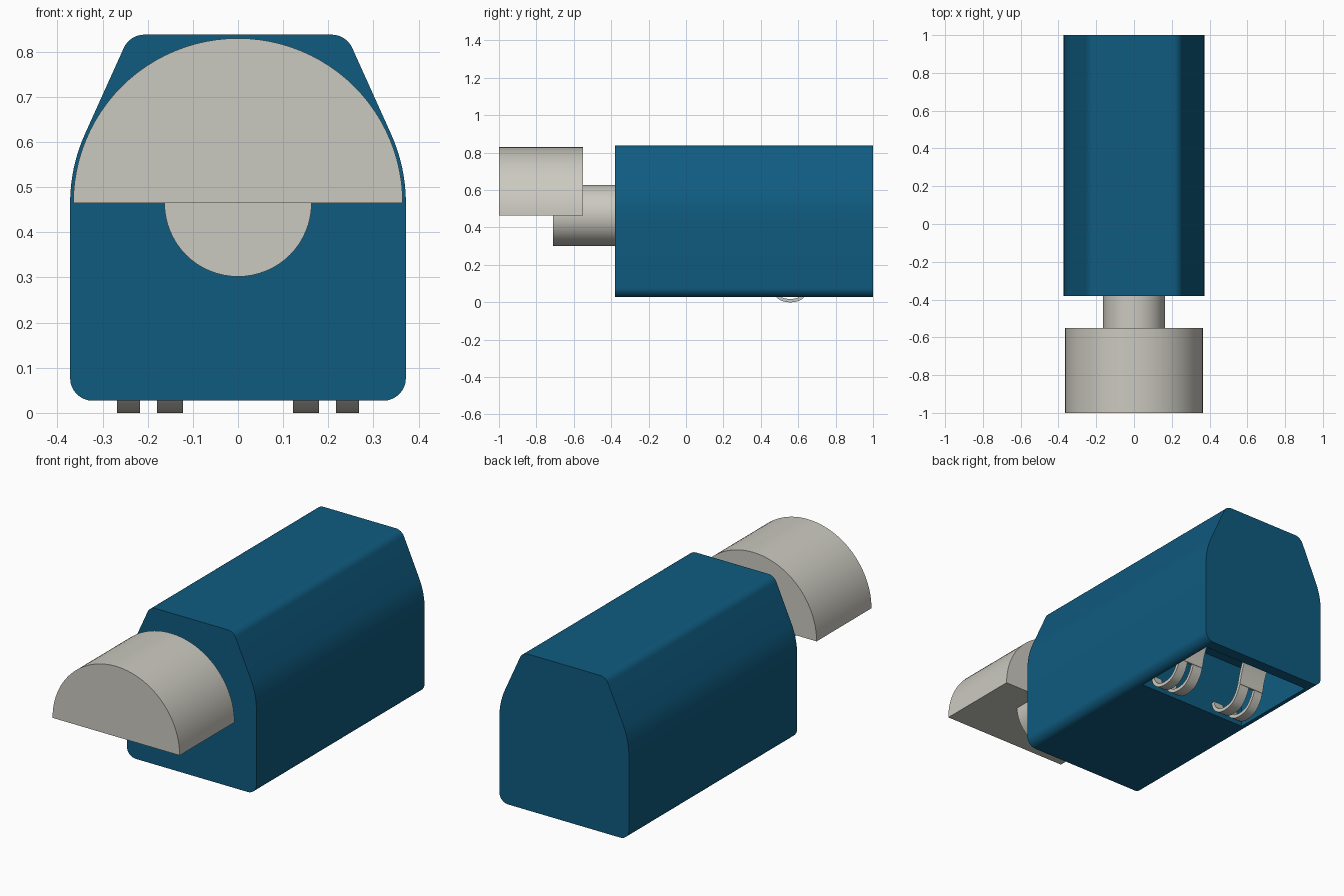
import bpy, bmesh, math
from mathutils import Vector

cube = bpy.data.objects.get("Cube")
if cube:
    bpy.data.objects.remove(cube, do_unlink=True)


def material(name, rgb):
    m = bpy.data.materials.new(name)
    m.use_nodes = True
    m.diffuse_color = (*rgb, 1)
    m.node_tree.nodes["Principled BSDF"].inputs["Base Color"].default_value = (*rgb, 1)
    return m


BLUE = material("deep blue", (0.0048, 0.105, 0.215))
GREY = material("warm grey", (0.60, 0.59, 0.53))


def arc(cx, cz, r, a0, a1, n):
    """Points on an arc, angles in degrees."""
    angles = [math.radians(a0 + (a1 - a0) * i / n) for i in range(n + 1)]
    return [(cx + r * math.cos(a), cz + r * math.sin(a)) for a in angles]


def prism(name, profile, lo, hi, mat, axis="y"):
    """Extrude a closed (horizontal, z) profile along x or y."""
    bm = bmesh.new()
    place = (lambda u, z: (u, lo, z)) if axis == "y" else (lambda u, z: (lo, u, z))
    face = bm.faces.new([bm.verts.new(place(u, z)) for u, z in profile])
    ext = bmesh.ops.extrude_face_region(bm, geom=[face])
    move = Vector((0, hi - lo, 0)) if axis == "y" else Vector((hi - lo, 0, 0))
    bmesh.ops.translate(bm, vec=move,
                        verts=[g for g in ext["geom"] if isinstance(g, bmesh.types.BMVert)])
    bmesh.ops.recalc_face_normals(bm, faces=bm.faces)
    mesh = bpy.data.meshes.new(name)
    bm.to_mesh(mesh)
    bm.free()
    mesh.materials.append(mat)
    ob = bpy.data.objects.new(name, mesh)
    bpy.context.collection.objects.link(ob)
    return ob


def activate(ob):
    bpy.ops.object.select_all(action="DESELECT")
    ob.select_set(True)
    bpy.context.view_layer.objects.active = ob


def smooth(ob):
    activate(ob)
    bpy.ops.object.shade_smooth_by_angle(angle=math.radians(30))


def ribbon(path, thickness):
    """Thicken an open path into a closed strip outline."""
    left, right = [], []
    for i, p in enumerate(path):
        t = (path[min(i + 1, len(path) - 1)] - path[max(i - 1, 0)]).normalized()
        n = Vector((-t.y, t.x)) * thickness / 2
        left.append(tuple(p + n))
        right.append(tuple(p - n))
    return left + right[::-1]


def spline(points, steps=5):
    """Catmull-Rom curve through the points."""
    p = [Vector(q) for q in points]
    p = [2 * p[0] - p[1]] + p + [2 * p[-1] - p[-2]]
    out = []
    for a, b, c, d in zip(p, p[1:], p[2:], p[3:]):
        for i in range(steps):
            t = i / steps
            out.append(0.5 * (2 * b + (c - a) * t + (2 * a - 5 * b + 4 * c - d) * t * t
                              + (3 * b - a - 3 * c + d) * t ** 3))
    return out + [p[-2]]


# Housing: rounded bottom, bulged shoulders, tapered top
half = (arc(0.322, 0.077, 0.05, -90, 0, 8) + arc(0, 0.465, 0.372, 0, 24, 8)
        + arc(0.2075, 0.788, 0.05, 24, 90, 8))
body = prism("housing", half + [(-x, z) for x, z in reversed(half)], -0.38, 1.0, BLUE)

# Recess in the underside that holds the contacts
cutter = prism("recess_cutter", [(-0.32, -0.1), (0.32, -0.1), (0.32, 0.36), (-0.32, 0.36)],
               0.45, 0.94, BLUE)
cutter.hide_render = True
mod = body.modifiers.new("recess", "BOOLEAN")
mod.operation = "DIFFERENCE"
mod.solver = "EXACT"
mod.object = cutter
activate(body)
bpy.ops.object.modifier_apply(modifier="recess")
bpy.data.objects.remove(cutter, do_unlink=True)
smooth(body)

# Round shaft and half-round head
smooth(prism("shaft", arc(0, 0.465, 0.163, 0, 360, 64)[:-1], -0.71, -0.38, GREY))
smooth(prism("half_round_head", arc(0, 0.465, 0.365, 0, 180, 48), -1.0, -0.55, GREY))

# Spring contacts: a curved strip that splits into two hooked fingers
hook = spline([(0.462, 0.085), (0.478, 0.045), (0.515, 0.016), (0.565, 0.009),
               (0.612, 0.022), (0.647, 0.06), (0.665, 0.10)])
stem = spline([(0.665, 0.10), (0.68, 0.16), (0.705, 0.22), (0.745, 0.28), (0.77, 0.365)])
for side, s in (("left", 1), ("right", -1)):
    for part, path, a, b in (("stem", stem, 0.122, 0.268),
                             ("inner_finger", hook, 0.122, 0.18),
                             ("outer_finger", hook, 0.217, 0.268)):
        lo, hi = sorted((s * a, s * b))
        smooth(prism(f"{side}_contact_{part}", ribbon(path, 0.018), lo, hi, GREY, "x"))
